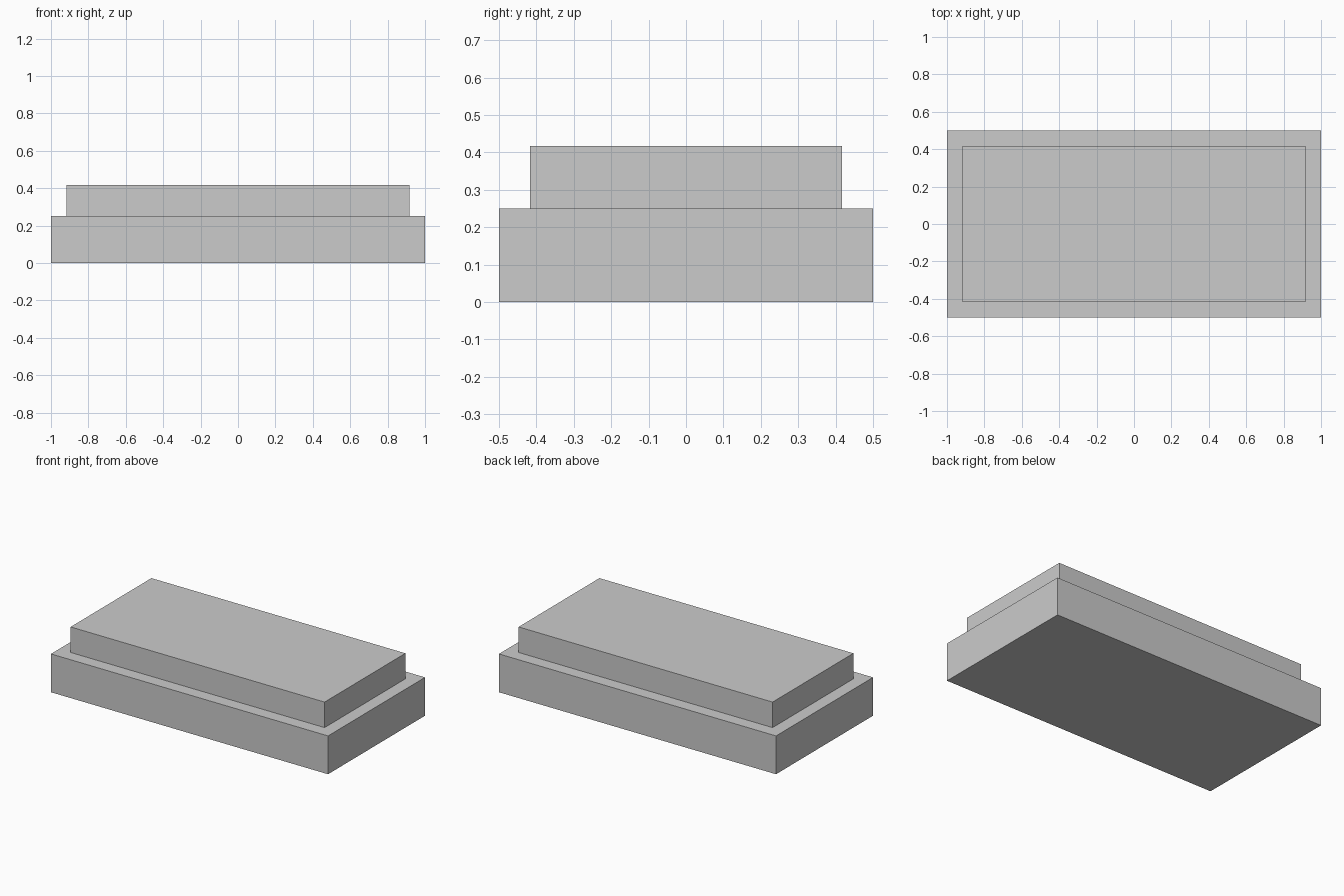
import bpy

if "Cube" in bpy.data.objects:
    bpy.data.objects.remove(bpy.data.objects["Cube"])


def slab(name, width, depth, bottom, top):
    """Axis-aligned box centred on x and y, spanning bottom to top in z."""
    bpy.ops.mesh.primitive_cube_add(size=1, location=(0, 0, (bottom + top) / 2))
    obj = bpy.context.object
    obj.name = name
    obj.scale = (width, depth, top - bottom)
    bpy.ops.object.transform_apply(location=False, rotation=False, scale=True)
    return obj


BASE_TOP = 0.25
STEP = 1 / 12  # ledge width around the upper slab

# Wide lower slab
slab("lower_slab", 2, 1, 0, BASE_TOP)

# Upper slab, set in evenly on all four sides
slab("upper_slab", 2 - 2 * STEP, 1 - 2 * STEP, BASE_TOP, BASE_TOP + 2 * STEP)
